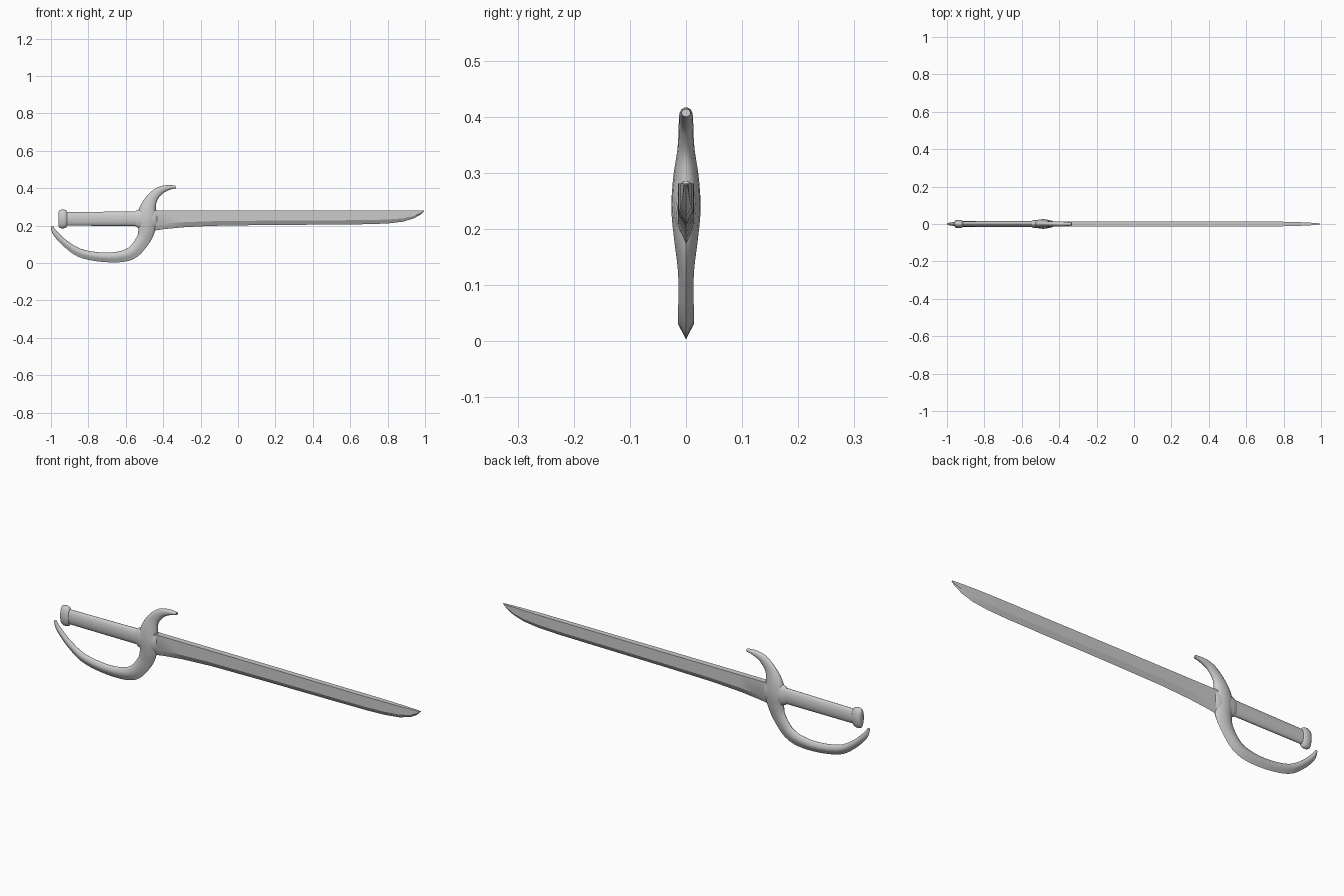
import bpy, bmesh, math
from mathutils import Vector

if "Cube" in bpy.data.objects:
    bpy.data.objects.remove(bpy.data.objects["Cube"])


def loft(name, rings, angle=40):
    """Skin a list of equal-length point rings, cap both ends and smooth."""
    bm = bmesh.new()
    vr = [[bm.verts.new(p) for p in r] for r in rings]
    n = len(vr[0])
    for a, b in zip(vr, vr[1:]):
        for i in range(n):
            j = (i + 1) % n
            bm.faces.new((a[i], a[j], b[j], b[i]))
    bm.faces.new(vr[0])
    bm.faces.new(vr[-1])
    bmesh.ops.recalc_face_normals(bm, faces=bm.faces)
    me = bpy.data.meshes.new(name)
    bm.to_mesh(me)
    bm.free()
    ob = bpy.data.objects.new(name, me)
    bpy.context.collection.objects.link(ob)
    bpy.ops.object.select_all(action='DESELECT')
    ob.select_set(True)
    bpy.context.view_layer.objects.active = ob
    bpy.ops.object.shade_smooth_by_angle(angle=math.radians(angle))
    return ob


def ellipse(x, zc, hz, hy, n=20):
    """Upright oval ring across the x axis."""
    return [(x, hy * math.sin(2 * math.pi * i / n), zc + hz * math.cos(2 * math.pi * i / n))
            for i in range(n)]


def spline(keys, steps):
    """Catmull-Rom interpolation through tuples."""
    k = [Vector(p) for p in keys]
    out = []
    for i in range(len(k) - 1):
        p0, p1, p2, p3 = k[max(i - 1, 0)], k[i], k[i + 1], k[min(i + 2, len(k) - 1)]
        for s in range(steps):
            t = s / steps
            out.append(0.5 * (2 * p1 + (p2 - p0) * t + (2 * p0 - 5 * p1 + 4 * p2 - p3) * t ** 2
                              + (3 * p1 - p0 - 3 * p2 + p3) * t ** 3))
    return out + [k[-1]]


# Blade: flat spine, parallel sides, bevelled cutting edge; keys are x, edge z, half thickness
blade = [(-0.47, 0.170, 0.014), (-0.40, 0.181, 0.014), (-0.30, 0.191, 0.014),
         (-0.15, 0.199, 0.014), (0.10, 0.203, 0.014), (0.50, 0.206, 0.013),
         (0.70, 0.208, 0.013), (0.80, 0.212, 0.012), (0.88, 0.221, 0.010),
         (0.94, 0.239, 0.007), (0.975, 0.259, 0.005), (0.995, 0.279, 0.002)]
rings = []
for x, z, h in blade:
    top = 0.281
    ridge = z + (top - z) * 0.3
    rings.append([(x, -h, top), (x, -h, ridge), (x, 0, z), (x, h, ridge), (x, h, top)])
loft("blade", rings, 25)

# Grip: oval rod, and the pommel cap at its end
loft("grip", [ellipse(-0.94, 0.236, 0.036, 0.015), ellipse(-0.50, 0.238, 0.039, 0.016)])
loft("pommel", [ellipse(x, 0.236, hz, hy) for x, hz, hy in
                [(-0.960, 0.036, 0.012), (-0.956, 0.045, 0.018), (-0.945, 0.050, 0.022),
                 (-0.930, 0.050, 0.022), (-0.919, 0.046, 0.019), (-0.914, 0.038, 0.015)]])

# Collar where blade and grip enter the guard
loft("collar", [ellipse(x, 0.237, hz, hy) for x, hz, hy in
                [(-0.550, 0.038, 0.016), (-0.542, 0.045, 0.019), (-0.525, 0.052, 0.022),
                 (-0.46, 0.052, 0.022), (-0.438, 0.049, 0.018), (-0.434, 0.040, 0.015)]])

# Guard: swept bow; keys are centre x, centre z, half width, half depth, outer-edge sharpness
guard = [(-0.996, 0.196, 0.006, 0.005, 0.3), (-0.975, 0.157, 0.014, 0.009, 0.6),
         (-0.915, 0.098, 0.018, 0.012, 1), (-0.83, 0.049, 0.023, 0.013, 1),
         (-0.69, 0.030, 0.026, 0.014, 1), (-0.575, 0.050, 0.033, 0.014, 1),
         (-0.510, 0.120, 0.037, 0.014, 0.8), (-0.488, 0.180, 0.045, 0.021, 0.3),
         (-0.487, 0.235, 0.050, 0.026, 0), (-0.482, 0.290, 0.044, 0.023, 0),
         (-0.460, 0.345, 0.030, 0.015, 0), (-0.420, 0.386, 0.022, 0.013, 0),
         (-0.375, 0.403, 0.014, 0.012, 0), (-0.333, 0.407, 0.007, 0.008, 0)]
st = spline(guard, 5)
rings = []
for i, s in enumerate(st):
    a, b = st[max(i - 1, 0)], st[min(i + 1, len(st) - 1)]
    d = Vector((b[0] - a[0], b[1] - a[1])).normalized()
    ox, oz = d.y, -d.x          # in-plane normal, outward on the lower bow
    ring = []
    for j in range(16):
        t = 2 * math.pi * j / 16
        u, v = math.cos(t), math.sin(t)
        if u > 0:               # flatten the outer half towards a keel
            v += s[4] * (math.copysign(1 - u, v) - v) if j else 0
        ring.append((s[0] + ox * u * s[2], v * s[3], s[1] + oz * u * s[2]))
    rings.append(ring)
loft("guard", rings, 50)
